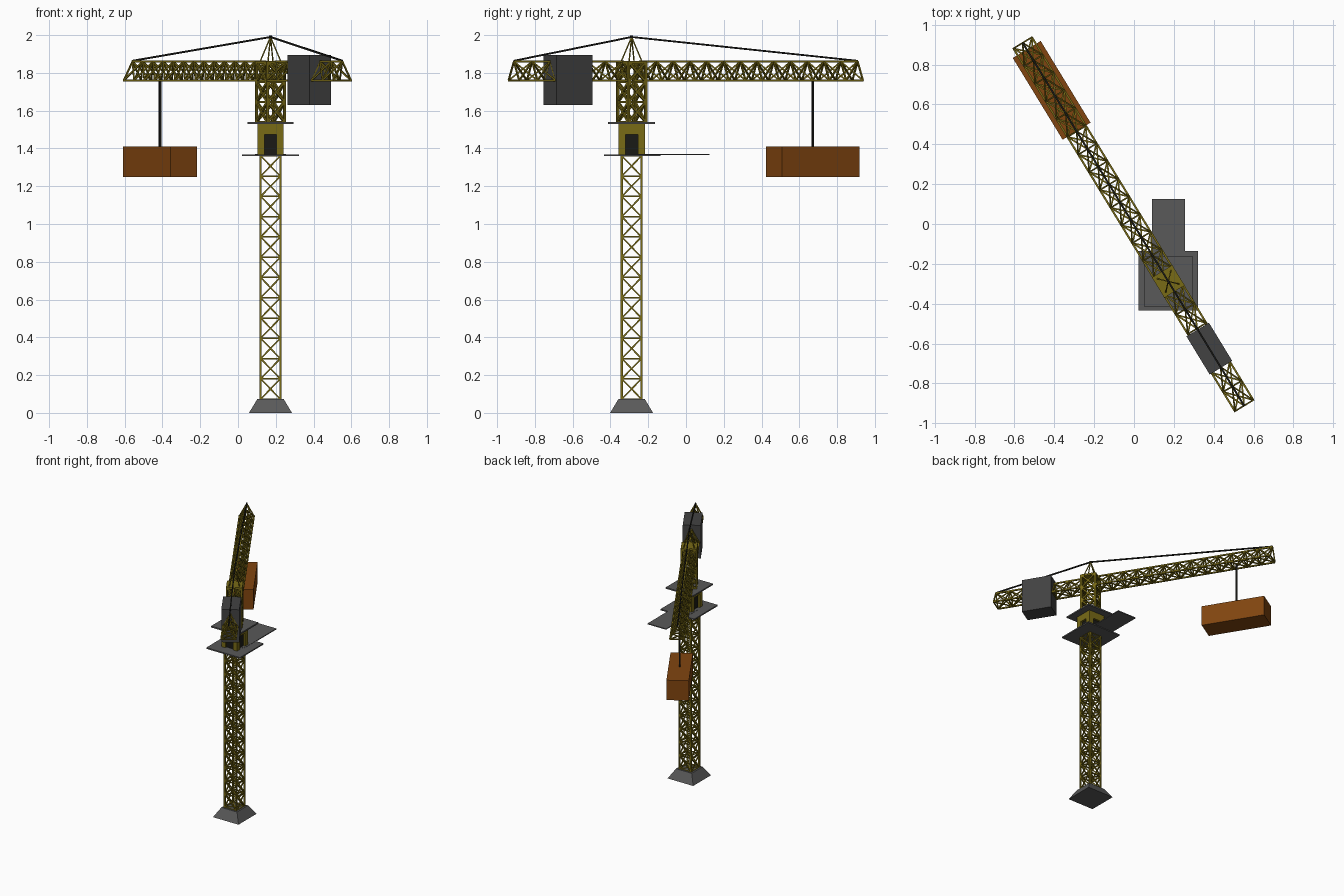
import bpy, bmesh, math
from mathutils import Vector, Matrix

if "Cube" in bpy.data.objects:
    bpy.data.objects.remove(bpy.data.objects["Cube"])

C = Vector((0.172, -0.288, 0))      # mast axis
ANG = math.radians(121.4)           # jib direction
W = 0.057                           # half width of mast and jib


def mat(name, col):
    m = bpy.data.materials.new(name)
    m.diffuse_color = (*col, 1)
    m.use_nodes = True
    m.node_tree.nodes["Principled BSDF"].inputs["Base Color"].default_value = m.diffuse_color
    return m


YELLOW = mat("yellow_paint", (0.19, 0.145, 0.008))
RUST = mat("container_paint", (0.22, 0.06, 0.005))
GREY = mat("steel_grey", (0.1, 0.1, 0.1))
DARK = mat("weight_grey", (0.055, 0.055, 0.055))
BLACK = mat("black", (0.01, 0.01, 0.008))


def finish(bm, name, m, rot):
    me = bpy.data.meshes.new(name)
    bm.transform(Matrix.Translation(C) @ Matrix.Rotation(rot, 4, 'Z'))
    bm.to_mesh(me)
    bm.free()
    me.materials.append(m)
    ob = bpy.data.objects.new(name, me)
    bpy.context.collection.objects.link(ob)
    return ob


# positions below are relative to the mast axis
def add_box(bm, x0, x1, y0, y1, z0, z1):
    mtx = Matrix.Translation(((x0 + x1) / 2, (y0 + y1) / 2, (z0 + z1) / 2)) \
        @ Matrix.Diagonal((x1 - x0, y1 - y0, z1 - z0, 1))
    bmesh.ops.create_cube(bm, size=1, matrix=mtx)


def boxes(name, m, items, rot=0):
    bm = bmesh.new()
    for b in items:
        add_box(bm, *b)
    return finish(bm, name, m, rot)


def bars(name, m, items, rot=0):
    bm = bmesh.new()
    for a, b, t in items:
        a, b = Vector(a), Vector(b)
        d = b - a
        mtx = Matrix.Translation((a + b) / 2) @ d.to_track_quat('Z', 'Y').to_matrix().to_4x4() \
            @ Matrix.Diagonal((t, t, d.length, 1))
        bmesh.ops.create_cube(bm, size=1, matrix=mtx)
    return finish(bm, name, m, rot)


def lattice(rings, chord, brace, diaphragm=False):
    """Chords, rings and crossed braces between successive rings of points."""
    out = []
    n = len(rings[0])
    for r in rings:
        out += [(r[i], r[(i + 1) % n], brace) for i in range(n)]
        if diaphragm:
            out += [(r[0], r[2], brace), (r[1], r[3], brace)]
    for p, q in zip(rings, rings[1:]):
        for i in range(n):
            j = (i + 1) % n
            out += [(p[i], q[i], chord), (p[i], q[j], brace), (p[j], q[i], brace)]
    return out


def square(h, z):
    return [(-h, -h, z), (h, -h, z), (h, h, z), (-h, h, z)]


# concrete foot
bm = bmesh.new()
bmesh.ops.create_cone(bm, cap_ends=True, segments=4, radius1=0.114 * 2 ** .5, radius2=0.07 * 2 ** .5,
                      depth=0.073, matrix=Matrix.Translation((0, 0, 0.0365)) @ Matrix.Rotation(math.pi / 4, 4, 'Z'))
finish(bm, "foot", GREY, 0)

# mast and slewing tower
h = W - 0.005
bars("mast", YELLOW, lattice([square(h, 0.073 + i * 0.1073) for i in range(13)], 0.011, 0.008, True))
bars("slewing_tower", YELLOW, lattice([square(h + .002, 1.54 + i * 0.106) for i in range(4)], 0.013, 0.011, True), ANG)
boxes("tower_cap", YELLOW, [(-W, W, -W, W, 1.848, 1.864)], ANG)

# platforms
boxes("lower_platform", GREY, [(-.15, .15, -.147, .152, 1.359, 1.369)])
boxes("walkway", GREY, [(-.082, .083, .0, .413, 1.364, 1.371)])
boxes("upper_platform", GREY, [(-.123, .123, -.125, .125, 1.53, 1.541)])

# cabin: corner posts and lintel around a dark interior
k, o = 0.07, 0.033
posts = [(min(sx * o, sx * k), max(sx * o, sx * k), min(sy * o, sy * k), max(sy * o, sy * k), 1.369, 1.475)
         for sx in (-1, 1) for sy in (-1, 1)]
boxes("cabin", YELLOW, posts + [(-k, k, -k, k, 1.475, 1.53)])
boxes("cabin_interior", BLACK, [(-.055, .055, -.055, .055, 1.369, 1.475)])

# jib and counter jib: triangular truss, ends slope inward at the top
L0, L1 = -0.73, 1.402


def truss(a, b, n):
    xs = [a + (b - a) * i / n for i in range(n + 1)]
    return lattice([[(x, -W + .003, 1.76), (x, W - .003, 1.76), (x, 0, 1.86)] for x in xs], 0.010, 0.008)


bars("jib", YELLOW, truss(0.05, L1, 13), ANG)
bars("counter_jib", YELLOW, truss(L0, -0.05, 6), ANG)

# peak frame and stay cables
APEX = (0, 0, 1.99)
bars("peak", YELLOW, [((sx * .04, sy * .04, 1.86), APEX, 0.006) for sx in (-1, 1) for sy in (-1, 1)], ANG)
bars("stay_cables", BLACK, [(APEX, (L0, 0, 1.864), 0.009), (APEX, (L1, 0, 1.864), 0.009)], ANG)
boxes("peak_pin", BLACK, [(-.006, .006, -.006, .006, 1.985, 1.997)], ANG)

# counterweight, hoist cable and hanging container
boxes("counterweight", DARK, [(-.507, -.283, -.066, .066, 1.63, 1.895)], ANG)
boxes("hoist_cable", BLACK, [(1.118, 1.128, -.005, .005, 1.405, 1.76)], ANG)
boxes("container", RUST, [(.883, 1.363, -.082, .082, 1.25, 1.41)], ANG)
